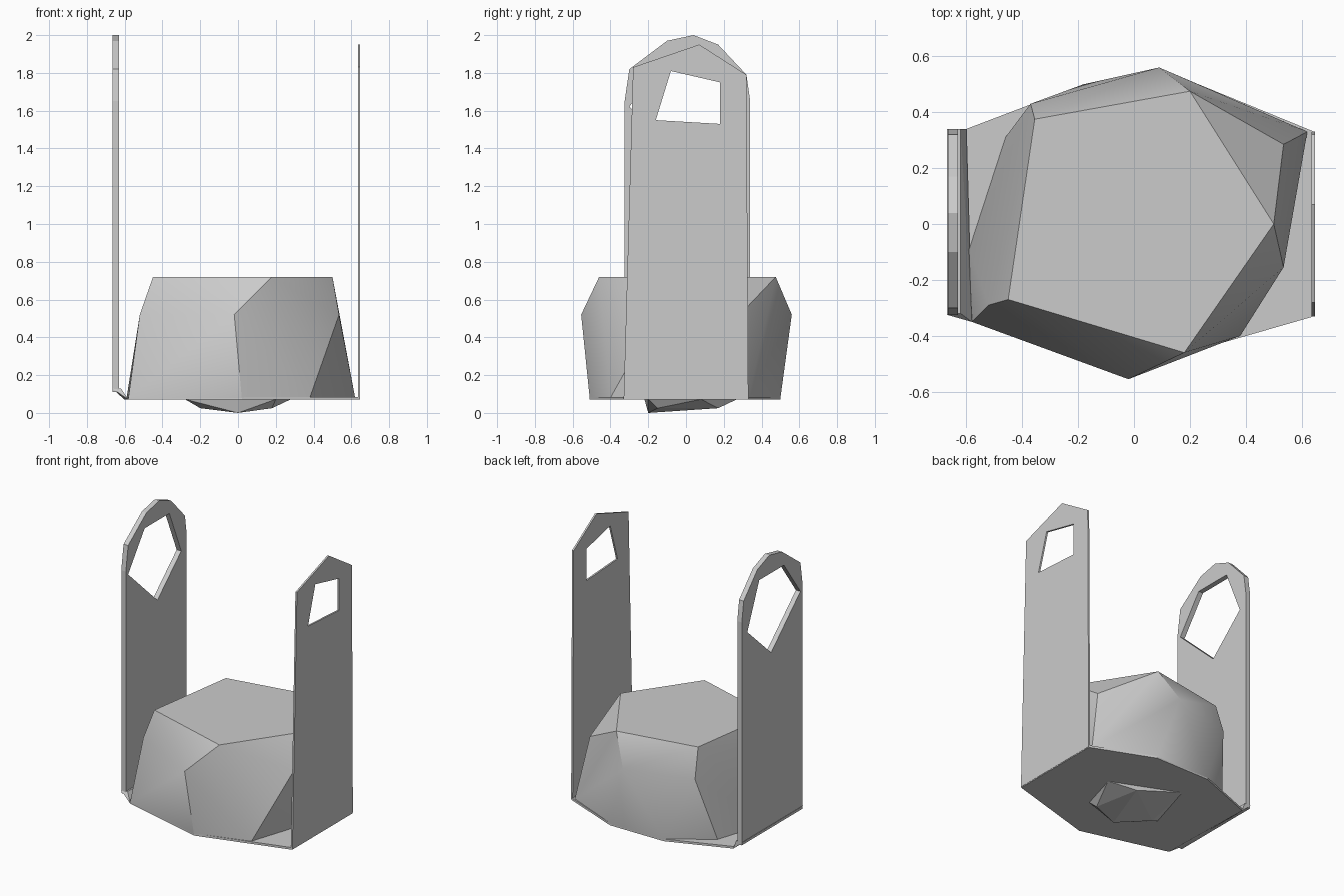
import bpy, bmesh, math

cube = bpy.data.objects.get("Cube")
if cube:
    bpy.data.objects.remove(cube)

GREY = (0.6, 0.6, 0.6, 1)
metal = bpy.data.materials.new("plain_grey")
metal.use_nodes = True
metal.diffuse_color = GREY
metal.node_tree.nodes["Principled BSDF"].inputs["Base Color"].default_value = GREY


def finish(bm, name, smooth=False):
    bmesh.ops.recalc_face_normals(bm, faces=bm.faces)
    mesh = bpy.data.meshes.new(name)
    bm.to_mesh(mesh)
    bm.free()
    mesh.materials.append(metal)
    obj = bpy.data.objects.new(name, mesh)
    bpy.context.collection.objects.link(obj)
    if smooth:
        bpy.ops.object.select_all(action="DESELECT")
        obj.select_set(True)
        bpy.context.view_layer.objects.active = obj
        bpy.ops.object.shade_smooth_by_angle(angle=math.radians(30))
    return obj


def hull(name, rings, smooth=False):
    """Faceted solid wrapped around a few rings, each given as (z, points)."""
    bm = bmesh.new()
    for z, points in rings:
        for x, y in points:
            bm.verts.new((x, y, z))
    result = bmesh.ops.convex_hull(bm, input=bm.verts)
    unused = [v for v in result["geom_interior"] if isinstance(v, bmesh.types.BMVert)]
    bmesh.ops.delete(bm, geom=unused, context="VERTS")
    bmesh.ops.dissolve_limit(bm, angle_limit=0.01, verts=bm.verts, edges=bm.edges)
    return finish(bm, name, smooth)


def arm(name, x, thickness, outline, hole):
    """Upright plate in the y-z plane with one opening."""
    bm = bmesh.new()
    for loop in (outline, hole):
        verts = [bm.verts.new((x, y, z)) for y, z in loop]
        for a, b in zip(verts, verts[1:] + verts[:1]):
            bm.edges.new((a, b))
    bmesh.ops.triangle_fill(bm, edges=bm.edges, use_beauty=True)
    grown = bmesh.ops.extrude_face_region(bm, geom=bm.faces[:], use_keep_orig=True)
    moved = [g for g in grown["geom"] if isinstance(g, bmesh.types.BMVert)]
    bmesh.ops.translate(bm, verts=moved, vec=(thickness, 0, 0))
    return finish(bm, name)


# Central faceted hub: foot, waist and top rings
foot = [(-0.58, -0.35), (0.02, -0.51), (0.38, -0.4), (0.62, 0.33),
        (0.23, 0.5), (-0.18, 0.5), (-0.46, 0.31), (-0.59, -0.09)]
waist = [(-0.52, -0.29), (-0.02, -0.555), (0.535, -0.155),
         (0.535, 0.285), (0.09, 0.56), (-0.37, 0.43)]
crown = [(-0.45, -0.27), (0.18, -0.46), (0.5, 0), (0.2, 0.475), (-0.355, 0.375)]
hull("hub", [(0.08, foot), (0.52, waist), (0.72, crown)], smooth=True)

# Thin base plate that carries both arms
plate = [(-0.58, -0.35), (0.02, -0.51), (0.38, -0.4), (0.645, -0.33),
         (0.645, 0.33), (0.23, 0.5), (-0.18, 0.5), (-0.6, 0.34)]
hull("base_plate", [(0.07, plate), (0.085, plate)])

# Bevelled foot under the right arm
hull("right_arm_foot", [
    (0.07, [(-0.58, -0.35), (-0.6, 0.34)]),
    (0.13, [(-0.668, -0.325), (-0.668, 0.34), (-0.62, -0.32), (-0.62, 0.34)])])

# Boss under the base
hull("bottom_boss", [
    (0.072, [(0.28, 0.08), (-0.17, 0.27), (-0.28, -0.1), (0, -0.22), (0.2, -0.2)]),
    (0.025, [(0.18, -0.15), (0.12, 0.17), (-0.2, -0.06)]),
    (0, [(0, -0.2)])])

# Right arm, thicker with a rounded top and a five-sided eye
arm("right_arm", -0.665, 0.035,
    [(-0.325, 0.11), (-0.325, 1.65), (-0.3, 1.82), (-0.1, 1.97), (0.04, 2),
     (0.17, 1.95), (0.32, 1.79), (0.34, 1.65), (0.34, 0.11)],
    [(0.28, 1.56), (0.15, 1.87), (-0.12, 1.87), (-0.3, 1.62), (0.02, 1.32)])

# Left arm, thin with a pointed top and a four-sided eye
arm("left_arm", 0.635, 0.012,
    [(-0.33, 0.075), (-0.28, 1.83), (0.07, 1.95), (0.32, 1.79), (0.33, 0.075)],
    [(-0.16, 1.55), (-0.08, 1.81), (0.18, 1.75), (0.18, 1.53)])
